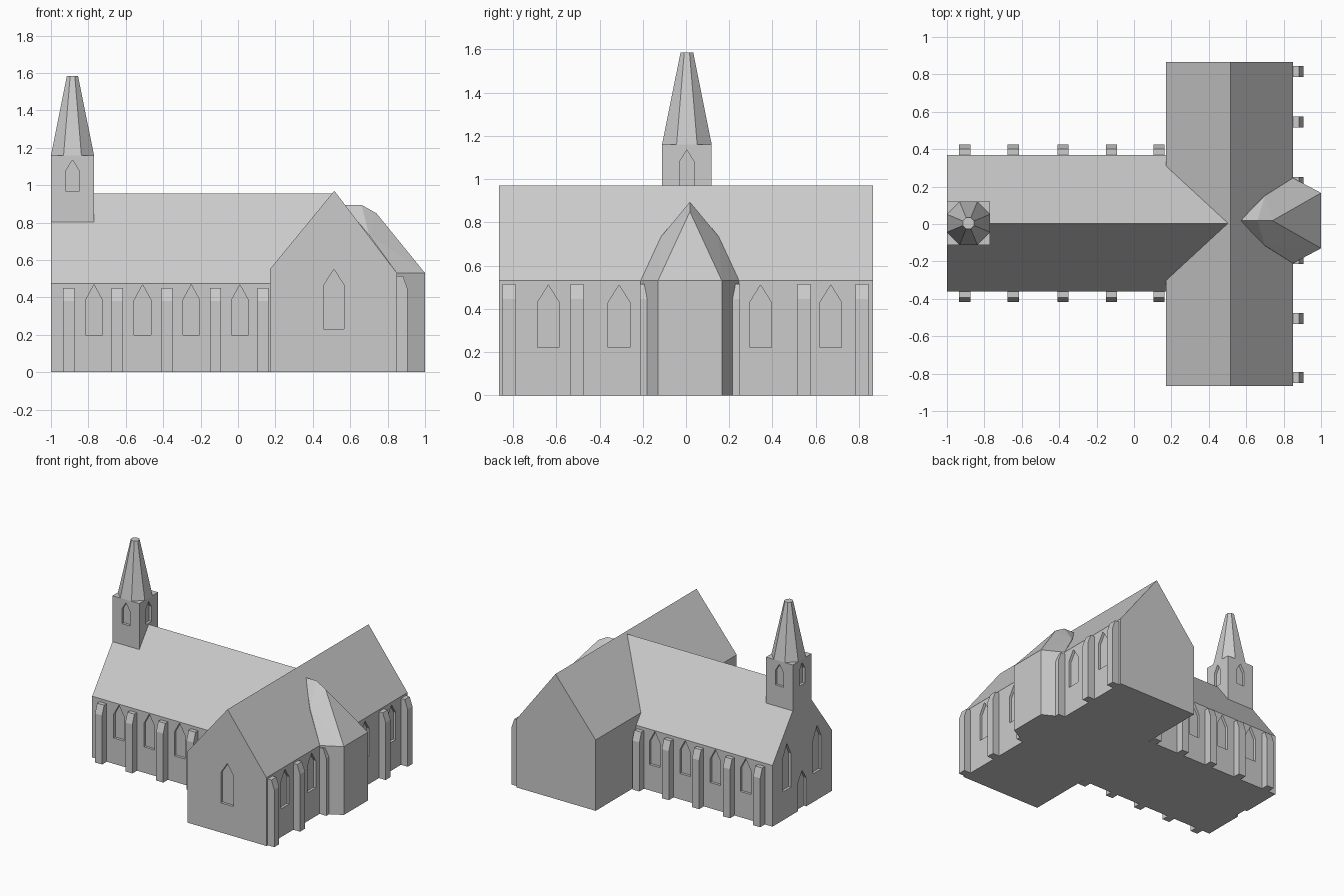
import bpy, bmesh, math

if "Cube" in bpy.data.objects:
    bpy.data.objects.remove(bpy.data.objects["Cube"])

stone = bpy.data.materials.new("pale grey stone")
stone.diffuse_color = (0.6, 0.6, 0.6, 1)
stone.use_nodes = True
stone.node_tree.nodes["Principled BSDF"].inputs["Base Color"].default_value = stone.diffuse_color


def make(name, bm):
    bmesh.ops.recalc_face_normals(bm, faces=bm.faces)
    me = bpy.data.meshes.new(name)
    bm.to_mesh(me)
    bm.free()
    me.materials.append(stone)
    ob = bpy.data.objects.new(name, me)
    bpy.context.collection.objects.link(ob)
    return ob


def prism(name, pts, axis, a, b):
    """Extrude a (u, z) profile along x or y from a to b."""
    bm = bmesh.new()
    rings = []
    for t in (a, b):
        rings.append([bm.verts.new((t, u, z) if axis == 'x' else (u, t, z)) for u, z in pts])
    for r in rings:
        bm.faces.new(r)
    n = len(pts)
    for i in range(n):
        j = (i + 1) % n
        bm.faces.new((rings[0][i], rings[0][j], rings[1][j], rings[1][i]))
    return make(name, bm)


def gable(lo, hi, eave, ridge):
    return [(lo, 0), (hi, 0), (hi, eave), ((lo + hi) / 2, ridge), (lo, eave)]


def cut_arch(ob, axis, wall, u, w, z0, z1, z2, depth=0.02):
    """Cut a shallow pointed-arch recess into a wall plane."""
    h = w / 2
    c = prism("arch_cutter", [(u - h, z0), (u + h, z0), (u + h, z1), (u, z2), (u - h, z1)],
              axis, wall - depth, wall + depth)
    m = ob.modifiers.new("arch", 'BOOLEAN')
    m.operation, m.solver, m.object = 'DIFFERENCE', 'EXACT', c
    bpy.context.view_layer.objects.active = ob
    bpy.ops.object.modifier_apply(modifier=m.name)
    bpy.data.objects.remove(c)


def buttress(name, axis, wall, out, u, top):
    """Pier with sloped cap; its profile lies across the wall."""
    d = 1 if out > 0 else -1
    pts = [(wall - d * 0.015, 0), (wall + d * 0.057, 0), (wall + d * 0.057, top - 0.07),
           (wall + d * 0.032, top), (wall - d * 0.015, top)]
    prism(name, pts, axis, u - 0.03, u + 0.03)


# Main volumes
CY = 0.004
S, N = -0.36, 0.368
nave = prism("nave", gable(S, N, 0.475, 0.955), 'x', -1, 0.515)
transept = prism("transept", [(0.17, 0), (0.85, 0), (0.85, 0.53), (0.515, 0.97), (0.17, 0.55)],
                 'y', -0.865, 0.865)

# Nave side windows and buttresses
for x in (-0.77, -0.51, -0.25, 0.01):
    for wall in (S, N):
        cut_arch(nave, 'y', wall, x, 0.09, 0.2, 0.385, 0.468)
for x in (-0.905, -0.645, -0.38, -0.12, 0.133):
    buttress("nave_buttress", 'x', S, -1, x, 0.45)
    buttress("nave_buttress", 'x', N, 1, x, 0.45)

# West front windows and door
for y in (-0.18, 0.19):
    cut_arch(nave, 'x', -1, y, 0.1, 0.22, 0.48, 0.58)
cut_arch(nave, 'x', -1, CY, 0.1, -0.05, 0.22, 0.3)

# Transept south window, east windows and buttresses
cut_arch(transept, 'y', -0.865, 0.513, 0.11, 0.23, 0.465, 0.55)
for y in (-0.637, -0.31, 0.345, 0.67):
    cut_arch(transept, 'x', 0.85, y, 0.1, 0.22, 0.43, 0.51)
for y in (-0.82, -0.505, -0.183, 0.22, 0.545, 0.815):
    buttress("transept_buttress", 'y', 0.85, 1, y, 0.515)

# Apse: faceted east end with hipped roof
AY = 0.018
bm = bmesh.new()
for s in (-1, 1):
    for x, y, z in ((1, .148, 0), (1, .148, .53), (.85, .228, 0), (.85, .228, .53),
                    (.65, .2, 0), (.65, .15, .53), (.7, .133, .735)):
        bm.verts.new((x, AY + s * y, z))
for x, z in ((.74, .85), (.66, .895), (.565, .895)):
    bm.verts.new((x, AY, z))
r = bmesh.ops.convex_hull(bm, input=bm.verts)
inner = [v for v in bm.verts if not v.link_faces]
bmesh.ops.delete(bm, geom=inner, context='VERTS')
bmesh.ops.dissolve_limit(bm, angle_limit=0.01, verts=bm.verts, edges=bm.edges)
make("apse", bm)

# Bell tower with an arch on every side
TX, R = -0.885, 0.115
tower = prism("bell_tower", [(TX - R, .79), (TX + R, .79), (TX + R, 1.16), (TX - R, 1.16)],
              'y', CY - R, CY + R)
for s in (-1, 1):
    cut_arch(tower, 'y', CY + s * R, TX, 0.068, 0.965, 1.08, 1.135)
    cut_arch(tower, 'x', TX + s * R, CY, 0.068, 0.965, 1.08, 1.135)

# Octagonal spire with a blunt tip
bpy.ops.mesh.primitive_cone_add(vertices=8, radius1=0.1245, radius2=0.032, depth=0.425,
                                location=(TX, CY, 1.3725), rotation=(0, 0, math.pi / 8))
spire = bpy.context.object
spire.name = "spire"
spire.data.materials.append(stone)
